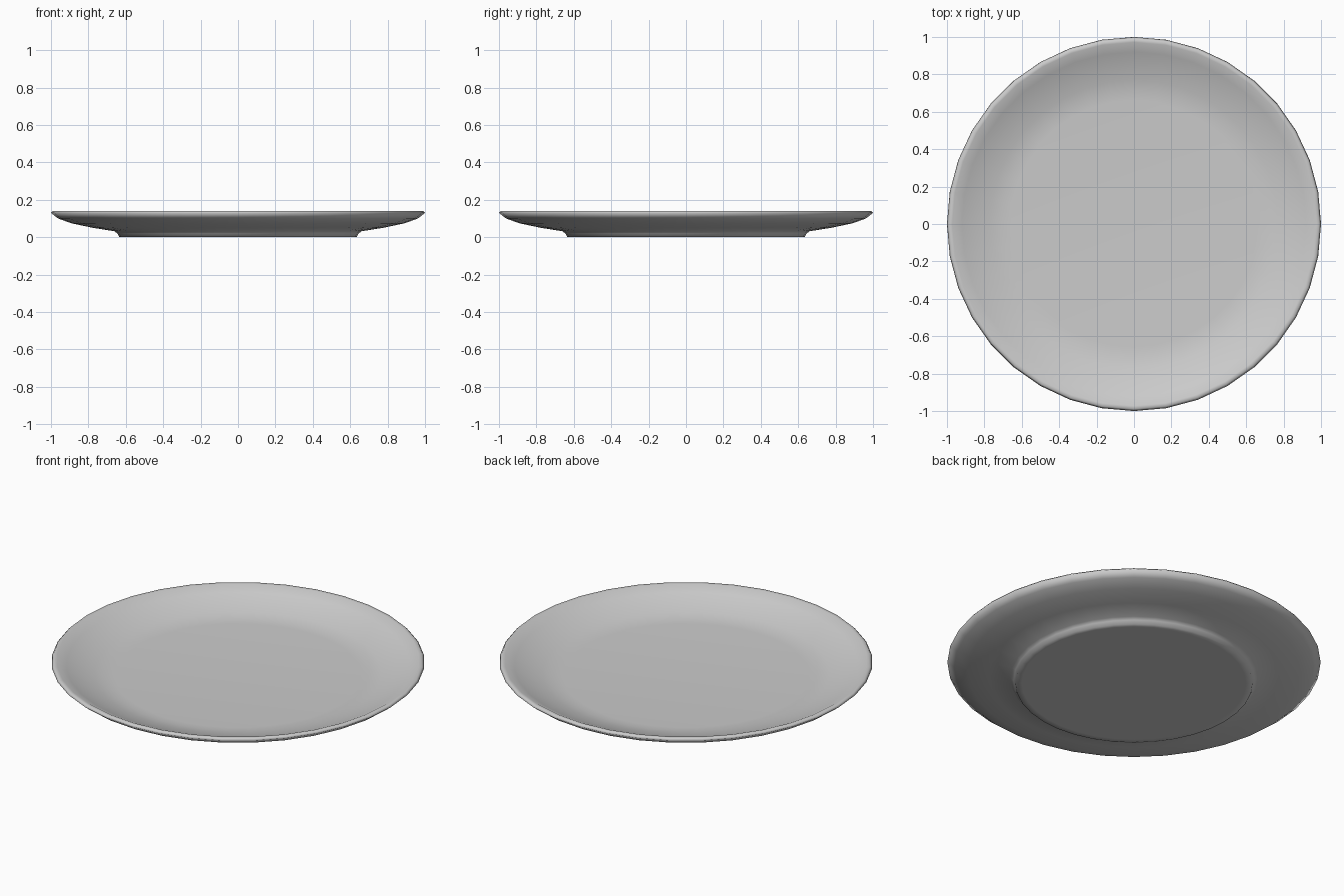
import bpy, bmesh, math

if "Cube" in bpy.data.objects:
    bpy.data.objects.remove(bpy.data.objects["Cube"])

SIDES = 36
# plate cross-section (radius, height): foot, underside, rim, then inner slope to the flat well
PROFILE = [(0.60, 0.0), (0.635, 0.0), (0.645, 0.02), (0.662, 0.032), (0.775, 0.05),
           (0.89, 0.074), (0.962, 0.10), (1.0, 0.13), (0.99, 0.141), (0.972, 0.14),
           (0.92, 0.115), (0.85, 0.089), (0.77, 0.064), (0.71, 0.053), (0.66, 0.05)]

bm = bmesh.new()
rings = []
for r, z in PROFILE:
    rings.append([bm.verts.new((r * math.cos(2 * math.pi * i / SIDES),
                                r * math.sin(2 * math.pi * i / SIDES), z))
                  for i in range(SIDES)])

# skin between neighbouring rings
for a, b in zip(rings, rings[1:]):
    for i in range(SIDES):
        j = (i + 1) % SIDES
        bm.faces.new((a[i], a[j], b[j], b[i]))

# flat base and flat well
bm.faces.new(rings[0][::-1])
bm.faces.new(rings[-1])
bmesh.ops.recalc_face_normals(bm, faces=bm.faces[:])
for f in bm.faces:
    f.smooth = True

mesh = bpy.data.meshes.new("plate")
bm.to_mesh(mesh)
bm.free()
plate = bpy.data.objects.new("plate", mesh)
bpy.context.collection.objects.link(plate)
